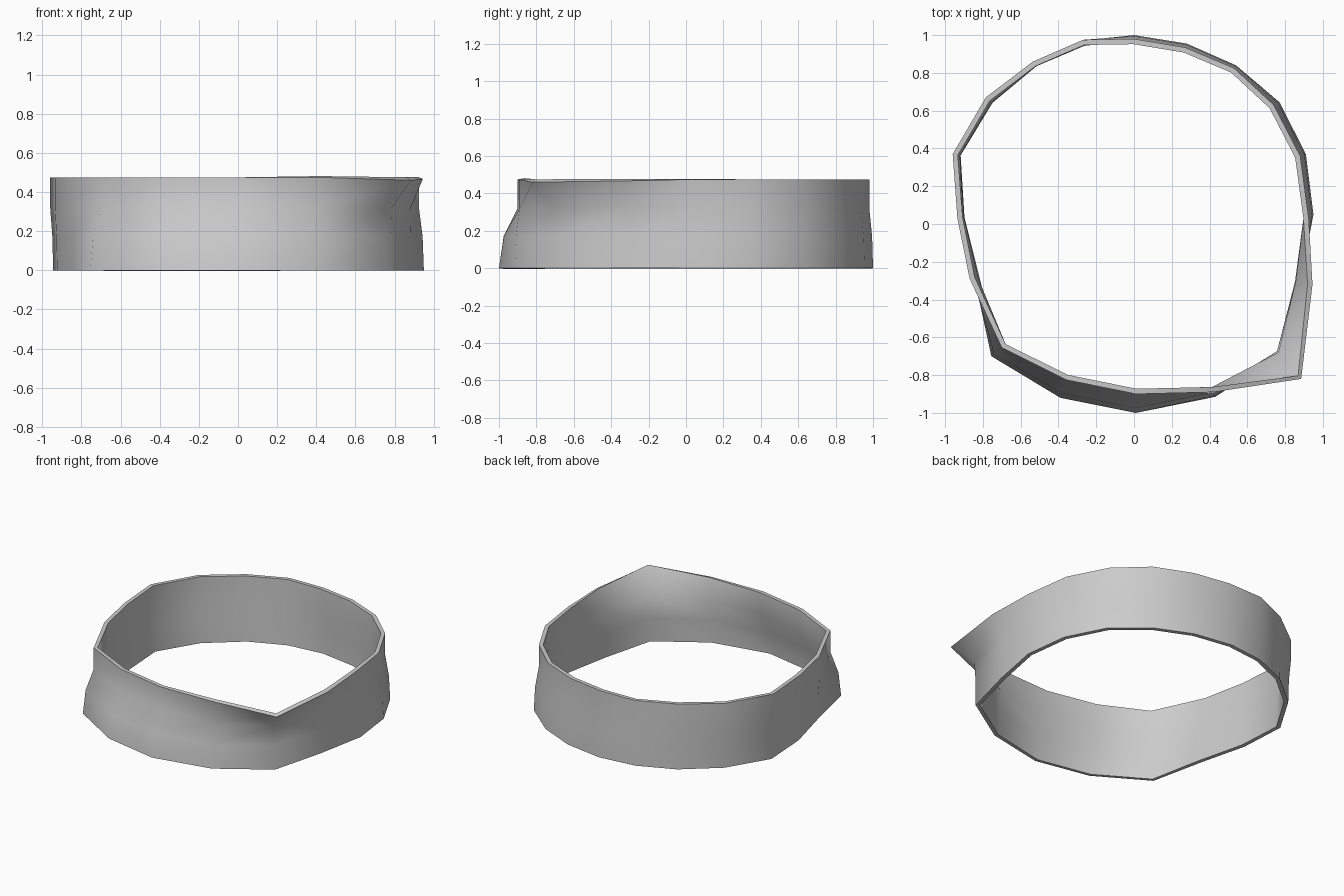
import bpy
import bmesh
from mathutils import Vector

default_cube = bpy.data.objects.get("Cube")
if default_cube:
    bpy.data.objects.remove(default_cube, do_unlink=True)

# Outer outlines of the band, starting at the back and passing the left side
BOTTOM_OUTLINE = [
    (0, 1), (.28, .955), (.54, .84), (.77, .645), (.91, .37), (.95, .05),
    (.88, -.31), (.78, -.69), (.43, -.915), (.01, -1), (-.39, -.92),
    (-.755, -.7), (-.84, -.31), (-.925, .03), (-.945, .37), (-.77, .66),
    (-.53, .86), (-.27, .97),
]
TOP_OUTLINE = [
    (0, .98), (.27, .935), (.53, .825), (.74, .63), (.88, .36), (.925, .03),
    (.945, -.32), (.885, -.82), (.42, -.89), (.01, -.9), (-.36, -.825),
    (-.7, -.655), (-.87, -.29), (-.935, .03), (-.96, .37), (-.785, .67),
    (-.535, .86), (-.27, .975),
]
HEIGHT = .475
FLARED_COLUMNS = (6, 7)     # these only lean outwards near the rim
WALL_THICKNESS = .028


def make_material(name, colour):
    material = bpy.data.materials.new(name)
    material.use_nodes = True
    material.diffuse_color = colour
    shader = material.node_tree.nodes["Principled BSDF"]
    shader.inputs["Base Color"].default_value = colour
    return material


def ring_points(level, blend, flare_blend):
    """One level of the band, blended from the bottom outline to the top one."""
    points = []
    for column, (low, high) in enumerate(zip(BOTTOM_OUTLINE, TOP_OUTLINE)):
        amount = flare_blend if column in FLARED_COLUMNS else blend
        position = Vector(low).lerp(Vector(high), amount)
        points.append((position.x, position.y, level))
    return points


def build_band(material):
    bm = bmesh.new()
    levels = [(0, 0, 0), (.17, .25, 0), (.32, 1, .05), (HEIGHT, 1, 1)]
    rings = [[bm.verts.new(p) for p in ring_points(*level)] for level in levels]
    rings[-1][FLARED_COLUMNS[1]].co.z -= .015
    rings[-1][FLARED_COLUMNS[0]].co.z -= .008

    # Wall between neighbouring rings
    count = len(BOTTOM_OUTLINE)
    for lower, upper in zip(rings, rings[1:]):
        for i in range(count):
            j = (i + 1) % count
            face = bm.faces.new((lower[j], lower[i], upper[i], upper[j]))
            face.smooth = True

    # Crisp rims
    for edge in bm.edges:
        if edge.is_boundary:
            edge.smooth = False

    mesh = bpy.data.meshes.new("band")
    bm.to_mesh(mesh)
    bm.free()
    mesh.materials.append(material)
    band = bpy.data.objects.new("band", mesh)
    bpy.context.collection.objects.link(band)

    # Thin wall, thickened inwards
    wall = band.modifiers.new("wall", "SOLIDIFY")
    wall.thickness = WALL_THICKNESS
    wall.offset = -1
    return band


build_band(make_material("plain grey", (.6, .6, .6, 1)))
